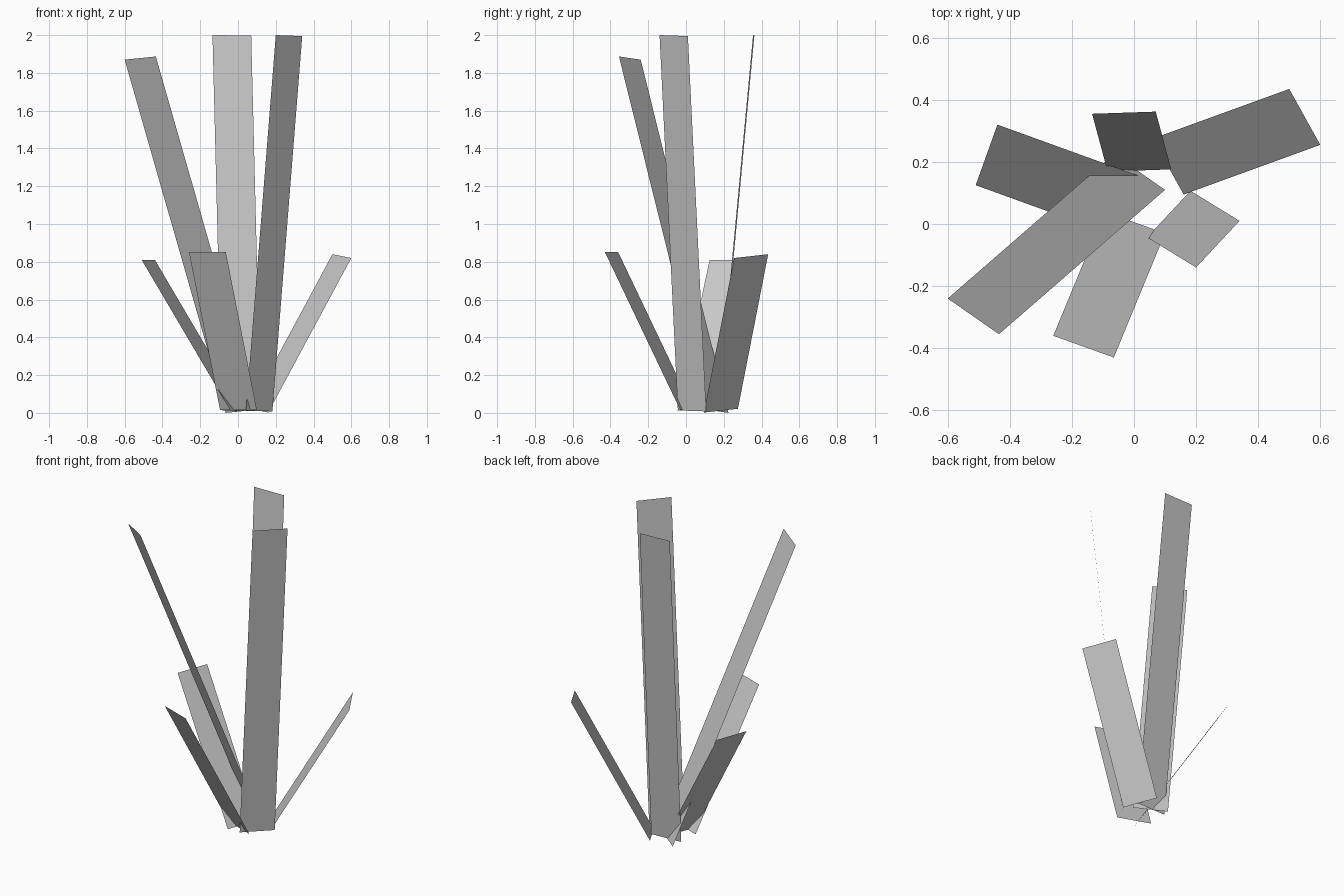
import bpy
from mathutils import Vector

cube = bpy.data.objects.get("Cube")
if cube:
    bpy.data.objects.remove(cube, do_unlink=True)

grey = bpy.data.materials.new("plain_grey")
grey.use_nodes = True
colour = (0.58, 0.58, 0.58, 1.0)
grey.diffuse_color = colour
grey.node_tree.nodes["Principled BSDF"].inputs["Base Color"].default_value = colour


def blade(name, tip_a, tip_b, root_b):
    """Flat rectangular leaf from two tip corners and the root below the second."""
    a, b, c = Vector(tip_a), Vector(tip_b), Vector(root_b)
    mesh = bpy.data.meshes.new(name)
    mesh.from_pydata([a, b, c, a + c - b], [], [(0, 3, 2, 1)])
    mesh.materials.append(grey)
    obj = bpy.data.objects.new(name, mesh)
    bpy.context.collection.objects.link(obj)
    return obj


# Tall blades
blade("tall_blade_right", (-0.60, -0.24, 1.87), (-0.435, -0.355, 1.887), (0.10, 0.11, 0.017))
blade("tall_blade_back", (-0.135, 0.355, 2.0), (0.07, 0.362, 1.998), (0.12, 0.176, 0.01))
blade("tall_blade_left", (0.20, -0.14, 2.0), (0.34, 0.01, 1.995), (0.182, 0.107, 0.008))

# Short blades
blade("short_blade_right", (-0.44, 0.32, 0.81), (-0.51, 0.125, 0.81), (-0.04, -0.045, 0.012))
blade("short_blade_left", (0.60, 0.255, 0.82), (0.50, 0.435, 0.84), (0.06, 0.275, 0.022))
blade("short_blade_front", (-0.26, -0.36, 0.853), (-0.065, -0.43, 0.853), (0.10, -0.03, 0.014))
